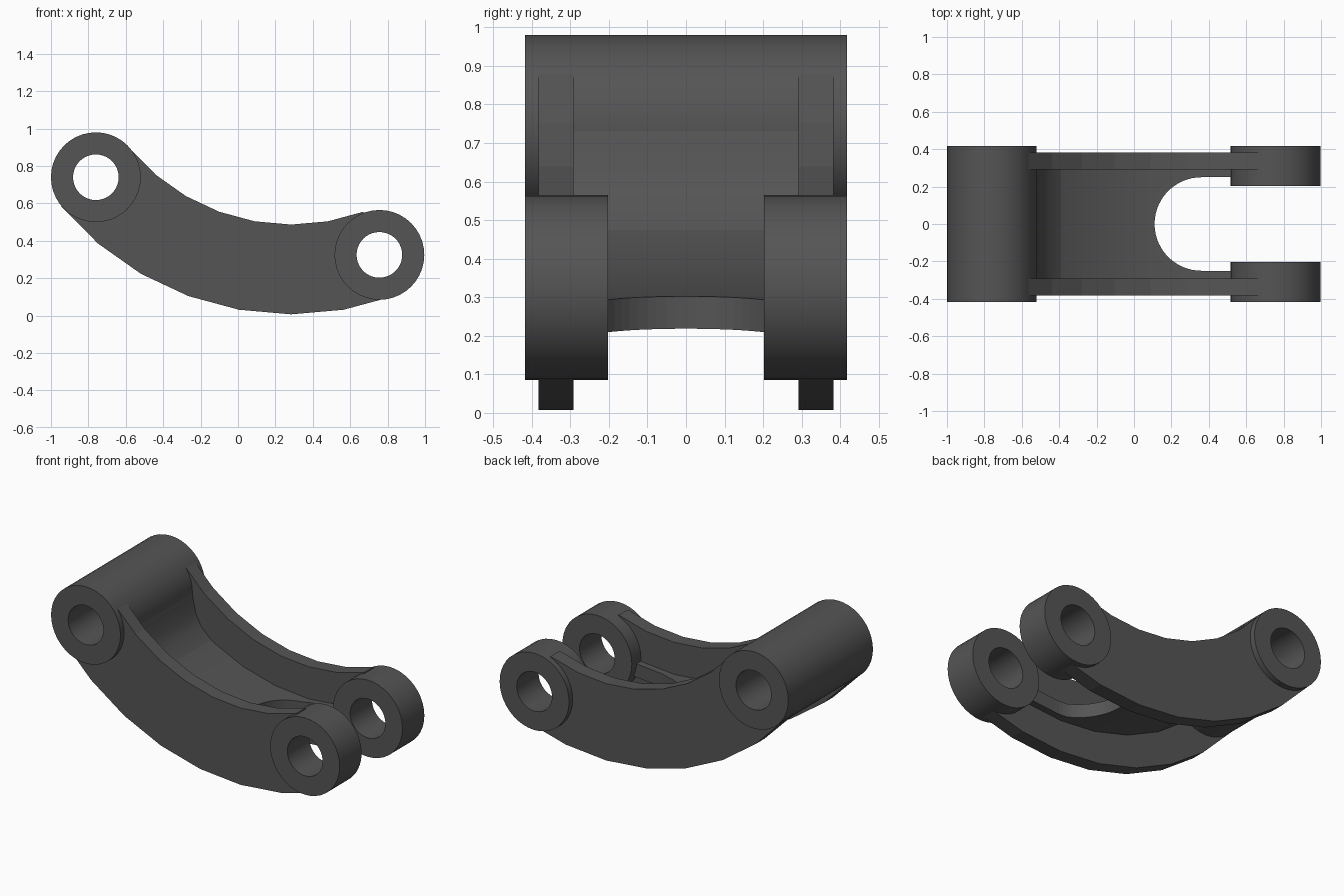
import bpy, bmesh, math

if "Cube" in bpy.data.objects:
    bpy.data.objects.remove(bpy.data.objects["Cube"])

CX, CZ = 0.285, 1.607            # centre of the arm's bend
A0, A1, SEGS = 219.7, 290.1, 7   # bend angles in degrees
LEFT, RIGHT = (-0.76, 0.74), (0.756, 0.325)
BOSS_R, HOLE_R, SIDES = 0.24, 0.122, 40

metal = bpy.data.materials.new("dark grey metal")
metal.diffuse_color = (0.09, 0.09, 0.09, 1)
metal.use_nodes = True
metal.node_tree.nodes["Principled BSDF"].inputs["Base Color"].default_value = metal.diffuse_color


def finish(name, bm):
    bmesh.ops.recalc_face_normals(bm, faces=bm.faces)
    me = bpy.data.meshes.new(name)
    bm.to_mesh(me)
    bm.free()
    me.materials.append(metal)
    ob = bpy.data.objects.new(name, me)
    bpy.context.collection.objects.link(ob)
    return ob


def smooth(ob, angle=30):
    bpy.ops.object.select_all(action='DESELECT')
    ob.select_set(True)
    bpy.context.view_layer.objects.active = ob
    bpy.ops.object.shade_smooth_by_angle(angle=math.radians(angle))


def prism(name, pts, y0, y1):
    """Extrude an (x, z) outline along y."""
    bm = bmesh.new()
    face = bm.faces.new([bm.verts.new((x, y0, z)) for x, z in pts])
    ext = bmesh.ops.extrude_face_region(bm, geom=[face])["geom"]
    verts = [v for v in ext if isinstance(v, bmesh.types.BMVert)]
    bmesh.ops.translate(bm, verts=verts, vec=(0, y1 - y0, 0))
    return finish(name, bm)


def ring(name, c, y0, y1):
    """Hollow cylinder along y."""
    bm = bmesh.new()
    loops = []
    for r, y in ((BOSS_R, y0), (BOSS_R, y1), (HOLE_R, y1), (HOLE_R, y0)):
        loops.append([bm.verts.new((c[0] + r * math.cos(2 * math.pi * i / SIDES), y,
                                    c[1] + r * math.sin(2 * math.pi * i / SIDES)))
                      for i in range(SIDES)])
    for k in range(4):
        a, b = loops[k], loops[(k + 1) % 4]
        for i in range(SIDES):
            j = (i + 1) % SIDES
            bm.faces.new((a[i], a[j], b[j], b[i]))
    smooth(finish(name, bm))


def polar(r, deg):
    t = math.radians(deg)
    return (CX + r * math.cos(t), CZ + r * math.sin(t))


def bend(r, trim=0):
    """Points along the bend, optionally trimmed at both ends."""
    angs = [A0 + (A1 - A0) * i / SEGS for i in range(SEGS + 1)]
    angs[0] += trim
    angs[-1] -= trim
    return [polar(r, a) for a in angs]


def notch(c, start, sweep, n=16):
    """Half circle around a pin hole, so that the plate leaves it open."""
    r = HOLE_R + 0.01
    return [(c[0] + r * math.cos(math.radians(start + sweep * i / n)),
             c[1] + r * math.sin(math.radians(start + sweep * i / n)))
            for i in range(n + 1)]


# Pivot tube and fork bosses
ring("pivot_tube", LEFT, -0.418, 0.418)
for side, s in (("front", -1), ("back", 1)):
    ring(side + "_fork_boss", RIGHT, s * 0.202, s * 0.418)

# Curved side plates
outline = (bend(1.6) + notch(RIGHT, A1, -180)
           + bend(1.12)[::-1] + notch(LEFT, A0 + 180, -180))
for side, s in (("front", -1), ("back", 1)):
    prism(side + "_side_plate", outline, s * 0.292, s * 0.382)

# Web between the plates, with a rounded open slot
web = prism("web", bend(1.404, 7.5) + bend(1.32, 7.5)[::-1], -0.3, 0.3)
bm = bmesh.new()
slot = [(0.36 + 0.25 * math.cos(math.radians(a)), 0.25 * math.sin(math.radians(a)))
        for a in range(90, 271, 6)] + [(1.3, -0.25), (1.3, 0.25)]
face = bm.faces.new([bm.verts.new((x, y, -0.5)) for x, y in slot])
ext = bmesh.ops.extrude_face_region(bm, geom=[face])["geom"]
bmesh.ops.translate(bm, vec=(0, 0, 2),
                    verts=[v for v in ext if isinstance(v, bmesh.types.BMVert)])
cutter = finish("slot_cutter", bm)
cutter.hide_render = True
cutter.hide_set(True)
mod = web.modifiers.new("slot", 'BOOLEAN')
mod.operation = 'DIFFERENCE'
mod.solver = 'EXACT'
mod.object = cutter
smooth(web)

# Blend from the tube down into the web
blend = [(-0.56, 0.865), (-0.53, 0.78), (-0.515, 0.70), (-0.495, 0.61), (-0.46, 0.54),
         (-0.39, 0.475), (-0.42, 0.46), (-0.60, 0.60), (-0.58, 0.74)]
smooth(prism("tube_blend", blend, -0.3, 0.3))
